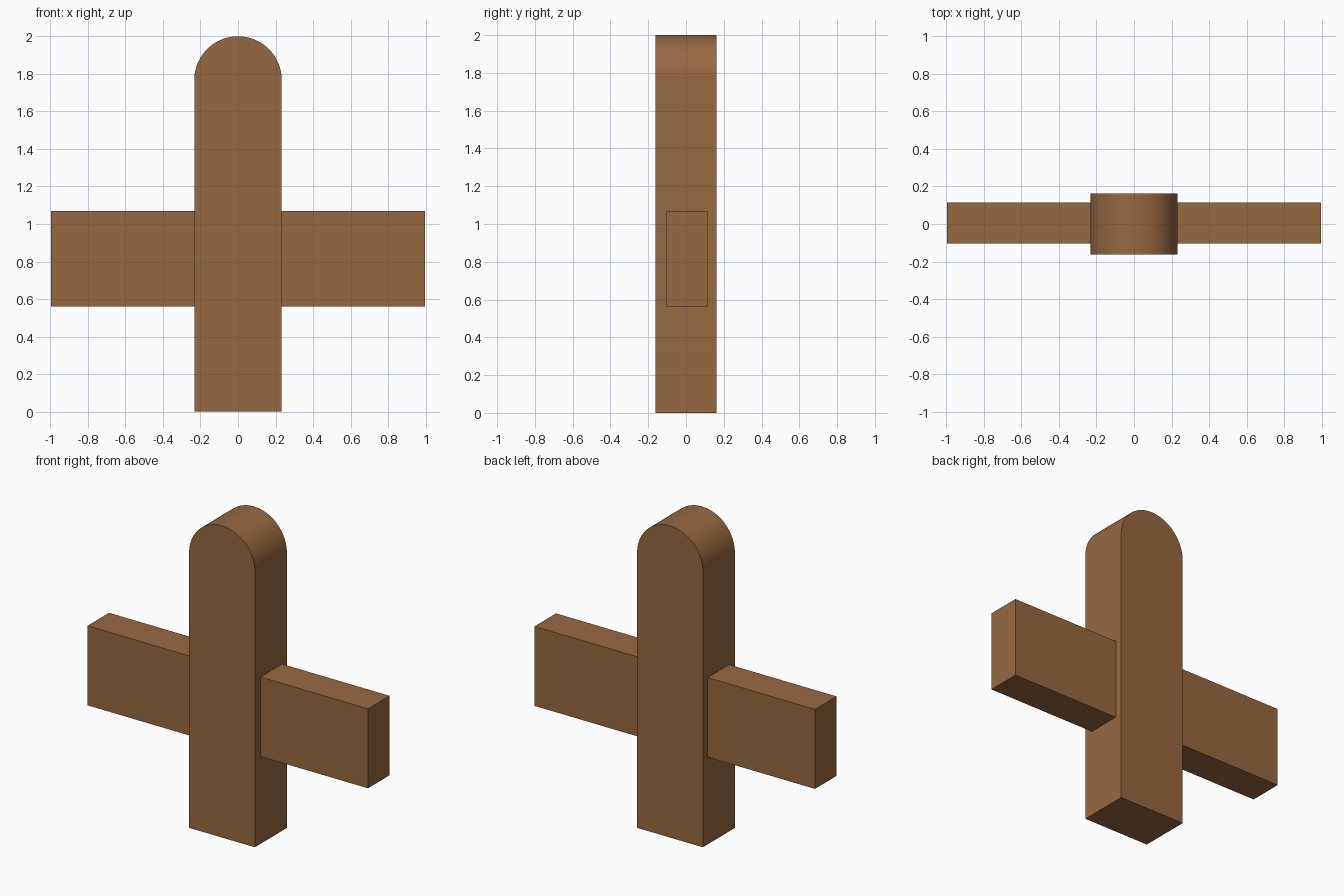
import bpy
import math

if "Cube" in bpy.data.objects:
    bpy.data.objects.remove(bpy.data.objects["Cube"])

# Wood colour shared by both parts
wood = bpy.data.materials.new("brown_wood")
wood.diffuse_color = (0.305, 0.141, 0.053, 1.0)
wood.use_nodes = True
wood.node_tree.nodes["Principled BSDF"].inputs["Base Color"].default_value = wood.diffuse_color


def extrude_profile(name, profile, y0, y1):
    """Prism from an (x, z) outline, extruded from y0 to y1."""
    n = len(profile)
    verts = [(x, y, z) for y in (y0, y1) for x, z in profile]
    faces = [tuple(range(n)), tuple(reversed(range(n, 2 * n)))]
    faces += [(i, i + n, (i + 1) % n + n, (i + 1) % n) for i in range(n)]
    mesh = bpy.data.meshes.new(name)
    mesh.from_pydata(verts, [], faces)
    mesh.materials.append(wood)
    obj = bpy.data.objects.new(name, mesh)
    bpy.context.collection.objects.link(obj)
    return obj


# Upright post with a rounded top
R, STEPS = 0.233, 48
outline = [(-R, 0), (R, 0)]
outline += [(R * math.cos(math.pi * i / STEPS), 2 - R + R * math.sin(math.pi * i / STEPS))
            for i in range(STEPS + 1)]
post = extrude_profile("upright_post", outline, -0.162, 0.162)
bpy.context.view_layer.objects.active = post
post.select_set(True)
bpy.ops.object.shade_smooth_by_angle(angle=math.radians(30))

# Crossbar passing through the post
extrude_profile("crossbar", [(-0.995, 0.56), (0.995, 0.56), (0.995, 1.07), (-0.995, 1.07)],
                -0.104, 0.114)
